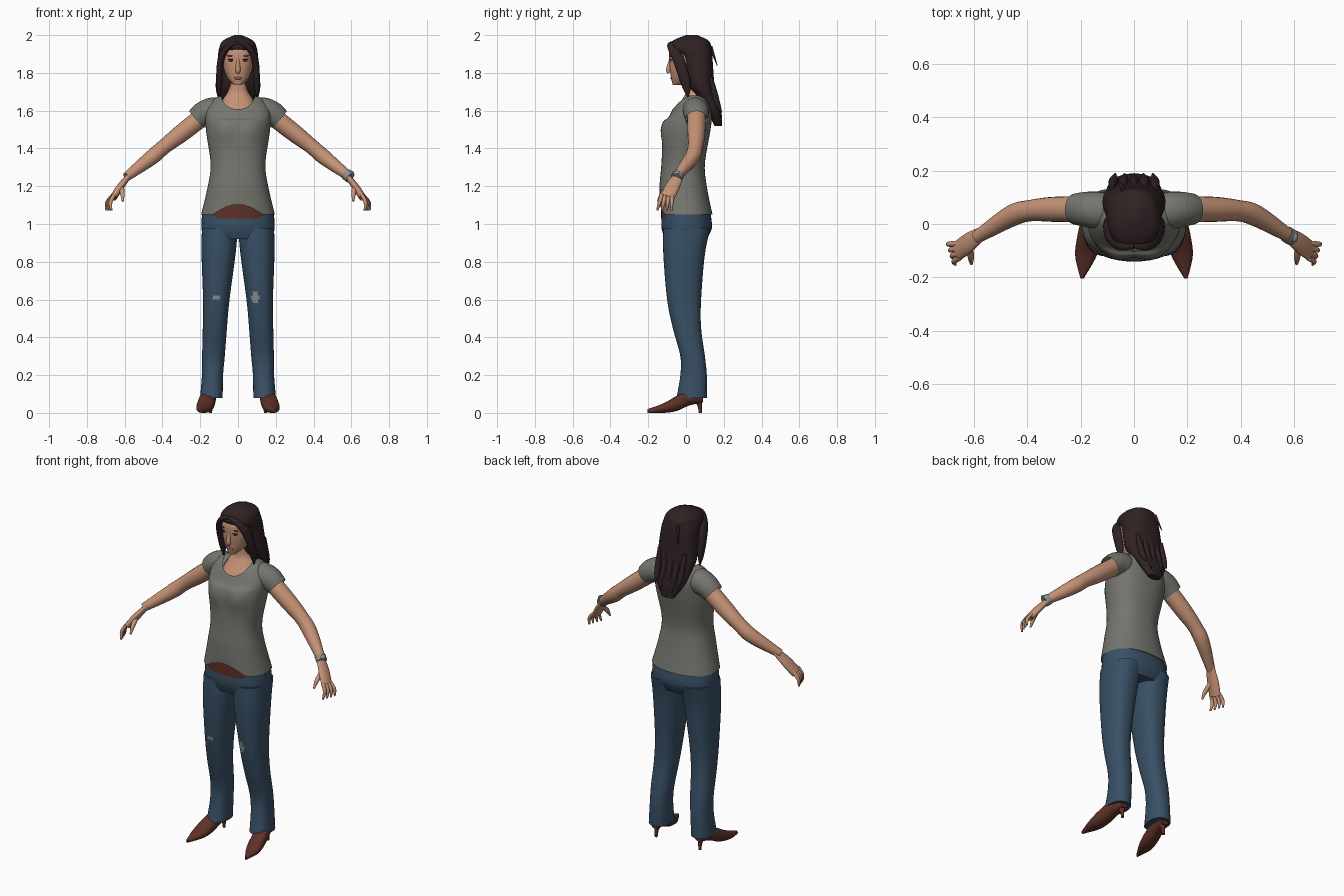
import bpy, bmesh, math
from mathutils import Vector

cube = bpy.data.objects.get("Cube")
if cube:
    bpy.data.objects.remove(cube, do_unlink=True)


def material(name, red, green, blue):
    mat = bpy.data.materials.new(name)
    mat.use_nodes = True
    mat.diffuse_color = (red, green, blue, 1)
    shader = next(node for node in mat.node_tree.nodes if node.type == 'BSDF_PRINCIPLED')
    shader.inputs["Base Color"].default_value = mat.diffuse_color
    shader.inputs["Roughness"].default_value = .8
    return mat


skin = material("skin", .56, .29, .18)
cotton = material("grey_cotton", .18, .18, .16)
denim = material("blue_denim", .04, .08, .13)
brown_hair = material("dark_brown_hair", .03, .016, .017)
leather = material("brown_leather", .11, .03, .02)
pale_grey = material("pale_grey", .25, .27, .27)
lip_red = material("lip_red", .36, .13, .1)
eye_white = material("eye_white", .5, .45, .4)

SIDES = (("left", 1), ("right", -1))


def spline(points, steps):
    """Smooth curve through tuples of numbers."""
    curve = []
    last = len(points) - 1
    for index in range(last):
        near = [points[max(0, min(last, index + offset))] for offset in (-1, 0, 1, 2)]
        for step in range(steps):
            t = step / steps
            curve.append([b + t / 2 * (c - a + t * (2*a - 5*b + 4*c - d + t * (3*(b - c) + d - a)))
                          for a, b, c, d in zip(*near)])
    return curve + [list(points[-1])]


def finish(name, bm, mat):
    bmesh.ops.recalc_face_normals(bm, faces=bm.faces)
    mesh = bpy.data.meshes.new(name)
    bm.to_mesh(mesh)
    bm.free()
    mesh.materials.append(mat)
    for polygon in mesh.polygons:
        polygon.use_smooth = True
    mesh.set_sharp_from_angle(angle=math.radians(50))
    part = bpy.data.objects.new(name, mesh)
    bpy.context.collection.objects.link(part)
    return part


def bridge(name, rings, mat, capped):
    """Skin a row of equal rings with quads."""
    bm = bmesh.new()
    loops = [[bm.verts.new(point) for point in ring] for ring in rings]
    for lower, upper in zip(loops, loops[1:]):
        for i in range(len(lower)):
            bm.faces.new((lower[i - 1], lower[i], upper[i], upper[i - 1]))
    if capped:
        bm.faces.new(loops[0])
        bm.faces.new(loops[-1])
    return finish(name, bm, mat)


def angles(count):
    return [math.tau * i / count for i in range(count)]


def rounded(value):
    return math.copysign(abs(value) ** .87, value)


def stack(name, sections, mat, count=32, steps=6, capped=True,
          centre=lambda level: 0, along_y=False, warp=None):
    """Loft of rounded sections given as level, half width, near edge, far edge."""
    rings = []
    for level, half, near, far in spline(sections, steps):
        ring = []
        for angle in angles(count):
            x = centre(level) + half * rounded(math.cos(angle))
            across = (near + far + (far - near) * rounded(math.sin(angle))) / 2
            point = Vector((x, level, across) if along_y else (x, across, level))
            if warp:
                warp(point)
            ring.append(point)
        rings.append(ring)
    return bridge(name, rings, mat, capped)


def tube(name, points, mat, side=1, count=20, flat=1, capped=True):
    """Loft along a path of x, y, z, radius; flat thins it away from the y direction."""
    path = spline(points, 5)
    spots = [Vector((side * x, y, z)) for x, y, z, radius in path]
    rings = []
    for i, spot in enumerate(spots):
        ahead = (spots[min(i + 1, len(spots) - 1)] - spots[max(i - 1, 0)]).normalized()
        wide = Vector((0, 1, 0))
        wide = (wide - ahead * wide.dot(ahead)).normalized()
        thin = ahead.cross(wide) * flat
        radius = path[i][-1]
        rings.append([spot + radius * (thin * math.cos(angle) + wide * math.sin(angle))
                      for angle in angles(count)])
    return bridge(name, rings, mat, capped)


def blob(name, location, size, mat):
    bm = bmesh.new()
    bmesh.ops.create_uvsphere(bm, u_segments=20, v_segments=12, radius=1)
    bmesh.ops.scale(bm, vec=size, verts=bm.verts)
    bmesh.ops.translate(bm, vec=location, verts=bm.verts)
    return finish(name, bm, mat)


# Shirt body with bust, raised front hem and scoop neckline
def shape_shirt(point):
    x, y, z = point
    if y < 0:
        bust = ((abs(x) - .075) ** 2 + (z - 1.5) ** 2) / .004
        point.y -= .02 * math.exp(-bust)
        point.z += .75 * max(0, 1.12 - z) * max(0, 1 - (x / .13) ** 2)
    frontness = max(0, .02 - y) * 10
    point.z -= .65 * max(0, z - 1.55) * frontness ** 1.5


stack("shirt", [(1.05, .195, -.14, .14), (1.2, .16, -.14, .11), (1.32, .145, -.13, .1),
                (1.5, .17, -.12, .13), (1.6, .17, -.1, .14), (1.66, .13, -.08, .13),
                (1.68, .09, -.07, .11)],
      cotton, count=48, capped=False, warp=shape_shirt)

# Neck and upper chest
stack("neck", [(1.56, .1, -.07, .09), (1.6, .1, -.06, .1), (1.66, .08, -.02, .11),
               (1.7, .055, 0, .1), (1.76, .05, 0, .09)], skin)

# Head and face
stack("head", [(1.735, .02, -.07, -.03), (1.78, .06, -.08, .06), (1.86, .084, -.088, .12),
               (1.93, .08, -.08, .12), (1.98, .03, 0, .07)], skin)
tube("nose", [(0, -.08, 1.88, .006), (0, -.092, 1.82, .013), (0, -.088, 1.8, .01)], skin)
blob("lips", (0, -.077, 1.772), (.022, .006, .007), lip_red)
for label, side in SIDES:
    blob(label + "_eye", (side * .036, -.08, 1.865), (.015, .006, .005), eye_white)
    blob(label + "_iris", (side * .036, -.084, 1.865), (.007, .004, .005), brown_hair)
    blob(label + "_eyelid", (side * .036, -.081, 1.871), (.018, .006, .003), brown_hair)
    blob(label + "_eyebrow", (side * .038, -.08, 1.89), (.02, .006, .003), brown_hair)

# Long hair falling behind the shoulders
stack("hair", [(2, .02, 0, .06), (1.97, .08, -.07, .12), (1.93, .1, -.09, .135),
               (1.88, .107, -.03, .14), (1.74, .118, .01, .15), (1.68, .11, .05, .16),
               (1.6, .09, .11, .185), (1.52, .04, .15, .19)], brown_hair, count=40)
for label, side in SIDES:
    tube(label + "_fringe", [(0, -.08, 1.96, .01), (.05, -.075, 1.94, .025), (.09, -.04, 1.87, .03),
                             (.1, 0, 1.74, .025), (.1, .01, 1.67, .003)],
         brown_hair, side, flat=.6)
for number in range(5):
    x = .035 * (number - 2)
    tube(f"hair_lock_{number}", [(x * 1.2, .13, 1.78, .01), (x * 1.1, .16, 1.65, .018),
                                 (x, .19, 1.52 + abs(x), .002)], brown_hair)
tube("stray_lock", [(-.04, .13, 1.94, .01), (-.06, .165, 1.84, .002)], brown_hair)

# Belt and jeans seat
stack("belt", [(1.03, .18, -.132, .12), (1.11, .18, -.132, .12)], leather)
stack("jeans_seat", [(1.055, .19, -.128, .13), (.98, .194, -.13, .137), (.92, .18, -.11, .11)], denim)

for label, side in SIDES:
    # Jeans leg with worn knee
    leg = stack(label + "_jeans_leg",
                [(.98, .095, -.12, .13), (.84, .09, -.12, .1), (.6, .07, -.1, .08),
                 (.45, .064, -.07, .08), (.3, .06, -.03, .1), (.2, .056, -.03, .11),
                 (.08, .06, -.05, .11)],
                denim, count=56, steps=10, centre=lambda level: side * (.145 - .05 * level))
    leg.data.materials.append(pale_grey)
    knee = Vector((.09 if side > 0 else -.115, -.1, .61))
    for polygon in leg.data.polygons:
        if (polygon.center - knee).length < .022 + side * .004:
            polygon.material_index = 1

    # Pointed shoe and thin heel
    stack(label + "_shoe",
          [(-.205, .006, 0, .02), (-.12, .04, 0, .05), (-.05, .045, .01, .09),
           (.02, .04, .04, .12), (.09, .026, .055, .12)],
          leather, centre=lambda level: side * (.16 - .17 * level), along_y=True)
    tube(label + "_shoe_heel", [(.145, .065, .07, .024), (.145, .072, .04, .012),
                                (.145, .076, 0, .008)], leather, side)

    # Sleeve, arm and palm
    tube(label + "_sleeve", [(.08, .045, 1.6, .06), (.13, .05, 1.6, .07), (.18, .055, 1.585, .066),
                             (.222, .056, 1.553, .058)],
         cotton, side, count=28, capped=False)
    tube(label + "_arm", [(.16, .055, 1.59, .05), (.3, .055, 1.48, .047), (.39, .05, 1.41, .04),
                          (.46, .03, 1.35, .04), (.59, -.05, 1.25, .024)], skin, side)
    tube(label + "_palm", [(.57, -.035, 1.265, .026), (.62, -.07, 1.2, .038),
                           (.66, -.1, 1.14, .038)], skin, side, flat=.5)

    # Fingers and thumb
    for number, finger in enumerate(("index", "middle", "ring", "little")):
        root = -.128 + .018 * number
        tip = -.152 + .025 * number
        tube(f"{label}_{finger}_finger",
             [(.655, root, 1.155, .011), (.675 + .006 * number, (root + tip) / 2, 1.115, .01),
              (.67 + .009 * number, tip, 1.072, .005)], skin, side, count=12)
    tube(label + "_thumb", [(.618, -.085, 1.195, .015), (.612, -.125, 1.16, .012),
                            (.61, -.15, 1.12, .005)], skin, side, count=12)

# Wristwatch on the left wrist
tube("watch_strap", [(.572, -.038, 1.264, .031), (.594, -.052, 1.245, .03)], pale_grey)
blob("watch_dial", (.6, -.05, 1.27), (.015, .018, .012), pale_grey)
